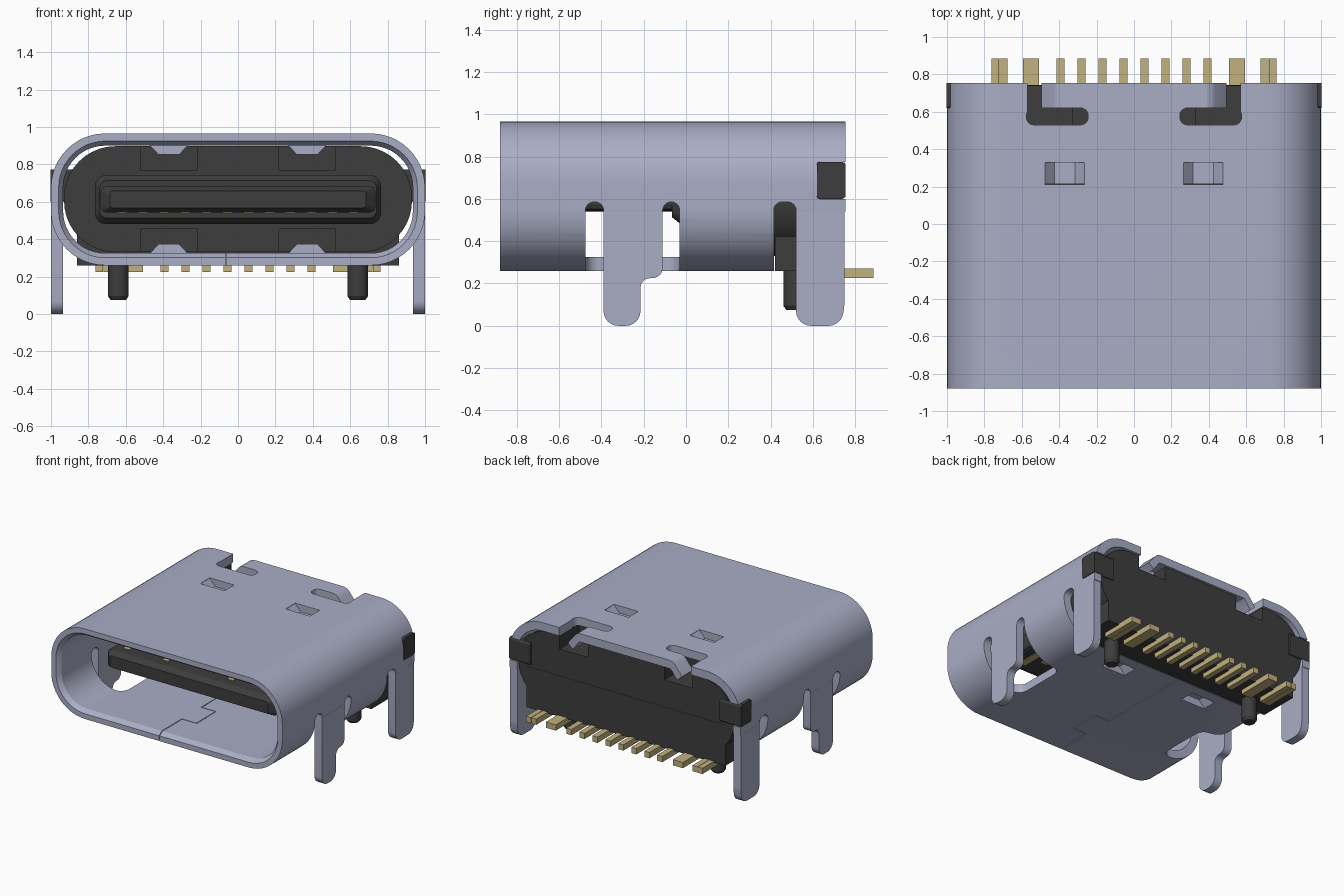
import bpy, bmesh, math
from mathutils import Vector

cube = bpy.data.objects.get("Cube")
if cube:
    bpy.data.objects.remove(cube, do_unlink=True)


def material(name, rgb, metallic=0.0):
    m = bpy.data.materials.new(name)
    m.use_nodes = True
    m.diffuse_color = (*rgb, 1)
    m.node_tree.nodes["Principled BSDF"].inputs["Base Color"].default_value = (*rgb, 1)
    return m


STEEL = material("blue grey steel", (0.40, 0.42, 0.56))
BLACK = material("black plastic", (0.047, 0.047, 0.047))
GOLD = material("gold", (0.54, 0.44, 0.21))


def fillet(corners, seg=6):
    """Round a polygon given as (u, v, radius) corners."""
    out, n = [], len(corners)
    for i, (u, v, r) in enumerate(corners):
        p = Vector((u, v))
        if r <= 0:
            out.append((u, v))
            continue
        a = (Vector(corners[i - 1][:2]) - p).normalized()
        b = (Vector(corners[(i + 1) % n][:2]) - p).normalized()
        half = a.angle(b) / 2
        c = p + (a + b).normalized() * (r / math.sin(half))
        d = r / math.tan(half)
        v1, v2 = p + a * d - c, p + b * d - c
        ang = v1.angle(v2)
        for k in range(seg + 1):
            t = k / seg
            q = c + (v1 * math.sin((1 - t) * ang) + v2 * math.sin(t * ang)) / math.sin(ang)
            out.append((q.x, q.y))
    return out


def rect(u0, u1, v0, v1, r=0.0, seg=6):
    return fillet([(u0, v0, r), (u1, v0, r), (u1, v1, r), (u0, v1, r)], seg)


def prism(name, pts, axis, lo, hi, mat, end_pts=None):
    """Extrude a 2D outline along an axis; end_pts gives a tapered far end."""
    place = {"x": lambda p, t: (t, p[0], p[1]),
             "y": lambda p, t: (p[0], t, p[1]),
             "z": lambda p, t: (p[0], p[1], t)}[axis]
    bm = bmesh.new()
    a = [bm.verts.new(place(p, lo)) for p in pts]
    b = [bm.verts.new(place(p, hi)) for p in (end_pts or pts)]
    bm.faces.new(a)
    bm.faces.new(b)
    for i in range(len(a)):
        j = (i + 1) % len(a)
        bm.faces.new((a[i], a[j], b[j], b[i]))
    bmesh.ops.recalc_face_normals(bm, faces=bm.faces)
    me = bpy.data.meshes.new(name)
    bm.to_mesh(me)
    bm.free()
    me.materials.append(mat)
    ob = bpy.data.objects.new(name, me)
    bpy.context.collection.objects.link(ob)
    return ob


def box(name, x0, x1, y0, y1, z0, z1, mat):
    return prism(name, rect(x0, x1, y0, y1), "z", z0, z1, mat)


def cut(target, cutter):
    bpy.context.view_layer.objects.active = target
    mod = target.modifiers.new("cut", "BOOLEAN")
    mod.operation, mod.solver, mod.object = "DIFFERENCE", "EXACT", cutter
    bpy.ops.object.modifier_apply(modifier=mod.name)
    bpy.data.objects.remove(cutter, do_unlink=True)


def smooth(ob):
    bpy.ops.object.select_all(action="DESELECT")
    ob.select_set(True)
    bpy.context.view_layer.objects.active = ob
    bpy.ops.object.shade_smooth_by_angle(angle=math.radians(30))


def span(s, a, b):
    return tuple(sorted((s * a, s * b)))


# Metal shell: hollow rounded sleeve with a chamfered mouth
shell = prism("shell", rect(-1, 1, 0.26, 0.965, 0.29, 12), "y", -0.88, 0.755, STEEL)
bore = rect(-0.935, 0.935, 0.325, 0.90, 0.225, 12)
mouth = rect(-0.96, 0.96, 0.30, 0.925, 0.25, 12)
cut(shell, prism("bore", bore, "y", -1, 1, STEEL))
cut(shell, prism("mouth", mouth, "y", -0.881, -0.845, STEEL, bore))
cut(shell, box("rear_floor", -1.1, 1.1, 0.415, 0.9, 0.1, 0.54, STEEL))

for s in (1, -1):
    x0, x1 = span(s, 0.66, 1.1)
    # side windows, leg slots and ear notch
    cut(shell, prism("floor_window", rect(x0, x1, -0.475, -0.03, 0.07), "z", 0.1, 0.54, STEEL))
    for y0, y1 in ((-0.475, -0.39), (-0.11, -0.03), (0.415, 0.52)):
        cut(shell, prism("slot", rect(y0, y1, 0.35, 0.585, 0.039), "x", x0, x1, STEEL))
    cut(shell, prism("ear_notch", rect(0.618, 0.9, 0.6, 0.775, 0.015), "x", x0, x1, STEEL))
    # hooked slots beside the rear tab
    x0, x1 = span(s, 0.245, 0.575)
    cut(shell, prism("hook", rect(x0, x1, 0.53, 0.62, 0.04), "z", 0.8, 1.1, STEEL))
    x0, x1 = span(s, 0.39, 0.57)
    cut(shell, box("hook_end", x0, x1, 0.58, 0.9, 0.8, 1.1, STEEL))
    # spring windows, top and bottom
    x0, x1 = span(s, 0.265, 0.475)
    for z0, z1 in ((0.8, 1.1), (0.1, 0.4)):
        cut(shell, box("spring_window", x0, x1, 0.212, 0.33, z0, z1, STEEL))

# Interlocking seam in the shell floor
seam = [(-0.065, -0.9), (-0.065, -0.6), (0.06, -0.6), (0.06, -0.36),
        (-0.065, -0.36), (-0.065, 0.43)]
for (xa, ya), (xb, yb) in zip(seam, seam[1:]):
    w = 0.003
    cut(shell, box("seam", min(xa, xb) - w, max(xa, xb) + w,
                   min(ya, yb) - w, max(ya, yb) + w, 0.2, 0.4, STEEL))
smooth(shell)

# Legs, bent tab ends and pressed springs on each side
front_outline = fillet([(-0.39, 0.54, 0), (-0.39, 0, 0.07), (-0.215, 0, 0.07),
                        (-0.215, 0.225, 0.045), (-0.11, 0.225, 0.05), (-0.11, 0.54, 0)])
rear_outline = fillet([(0.52, 0.54, 0), (0.52, 0, 0.07), (0.735, 0, 0.07),
                       (0.75, 0.11, 0.05), (0.75, 0.54, 0)])
for s, side in ((1, "left"), (-1, "right")):
    x0, x1 = span(s, 0.935, 1.0)
    smooth(prism(side + "_front_leg", front_outline, "x", x0, x1, STEEL))
    smooth(prism(side + "_rear_leg", rear_outline, "x", x0, x1, STEEL))
    bend = [(0.39, 0.965), (0.415, 0.958), (0.435, 0.94), (0.495, 0.865),
            (0.45, 0.825), (0.40, 0.895), (0.39, 0.90)]
    smooth(prism(side + "_tab_end", [(s * x, z) for x, z in bend],
                 "y", 0.62, 0.755, STEEL))
    spring = [(0.265, 0.963), (0.315, 0.91), (0.425, 0.91), (0.475, 0.963),
              (0.475, 0.905), (0.425, 0.852), (0.315, 0.852), (0.265, 0.905)]
    for flip, label in ((0, "top"), (1, "bottom")):
        pts = [(s * x, 1.225 - z if flip else z) for x, z in spring]
        prism(f"{side}_{label}_spring", pts, "y", 0.214, 0.328, STEEL)

# Plastic body filling the rear of the shell
body = prism("body", rect(-0.93, 0.93, 0.33, 0.897, 0.275, 10), "y", 0.19, 0.74, BLACK)
for s in (1, -1):
    x0, x1 = span(s, 0.22, 0.52)
    for z0, z1 in ((0.77, 1.0), (0.2, 0.455)):
        cut(body, box("spring_pocket", x0, x1, 0.1, 0.36, z0, z1, BLACK))
    x0, x1 = span(s, 0.33, 0.575)
    cut(body, box("tab_pocket", x0, x1, 0.5, 0.8, 0.79, 1.0, BLACK))
smooth(body)
box("body_foot", -0.86, 0.86, 0.42, 0.742, 0.26, 0.58, BLACK)
for s, side in ((1, "left"), (-1, "right")):
    x0, x1 = span(s, 0.82, 1.003)
    prism(side + "_ear", rect(0.62, 0.755, 0.602, 0.773, 0.015), "x", x0, x1, BLACK)
    # locating peg with a chamfered tip
    ring = [(s * 0.64 + 0.055 * math.cos(k * math.pi / 12),
             0.515 + 0.055 * math.sin(k * math.pi / 12)) for k in range(24)]
    tip = [(s * 0.64 + (x - s * 0.64) * 0.75, 0.515 + (y - 0.515) * 0.75) for x, y in ring]
    smooth(prism(side + "_peg", ring, "z", 0.095, 0.27, BLACK))
    smooth(prism(side + "_peg_tip", tip, "z", 0.075, 0.095, BLACK, ring))

# Tongue with chamfered nose, and its thicker root
tongue = rect(-0.735, 0.735, 0.542, 0.683, 0.03, 2)
nose = rect(-0.685, 0.685, 0.567, 0.658, 0.015, 2)
prism("tongue", tongue, "y", -0.56, 0.2, BLACK)
prism("tongue_nose", nose, "y", -0.605, -0.56, BLACK, tongue)
root = rect(-0.765, 0.765, 0.48, 0.743, 0.06, 4)
root_front = rect(-0.74, 0.74, 0.512, 0.713, 0.04, 4)
prism("tongue_root", root, "y", -0.025, 0.2, BLACK)
prism("tongue_root_slope", root_front, "y", -0.065, -0.025, BLACK, root)

# Contact strips on both faces of the tongue
for i in range(12):
    x = (i - 5.5) * 0.1125
    start = -0.5 if i in (0, 3, 8, 11) else -0.4
    for z0, z1, label in ((0.682, 0.688, "upper"), (0.537, 0.543, "lower")):
        box(f"{label}_contact_{i + 1}", x - 0.026, x + 0.026, start, -0.03, z0, z1, GOLD)

# Solder pins under the rear edge
pins = [(0.056 + k * 0.1125, 0.022) for k in range(4)] + [(0.55, 0.043), (0.697, 0.021), (0.742, 0.021)]
for n, (x, w) in enumerate(pins):
    for s, side in ((1, "left"), (-1, "right")):
        box(f"{side}_pin_{n + 1}", s * x - w, s * x + w, 0.59, 0.886, 0.225, 0.27, GOLD)
